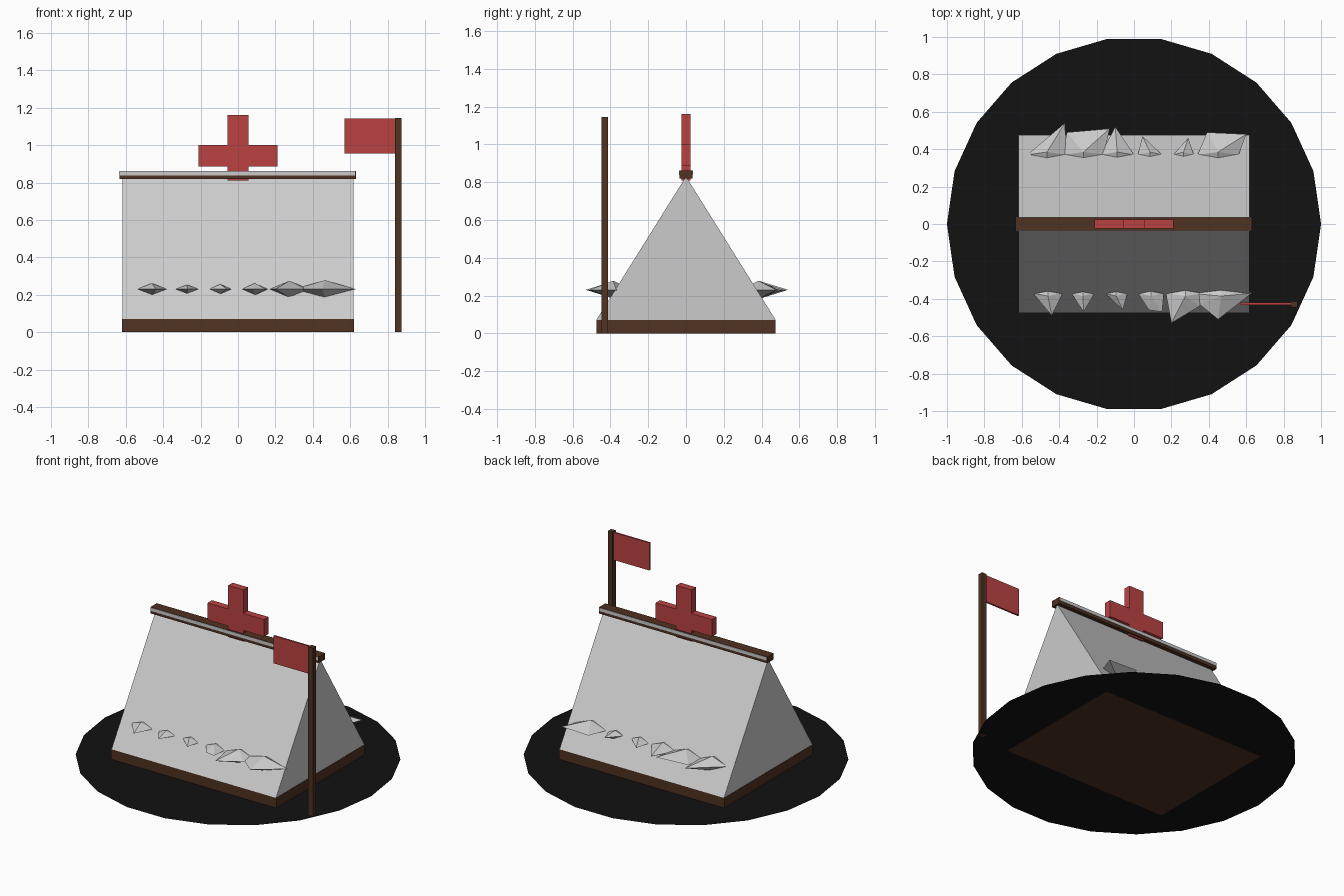
import bpy
import math

if "Cube" in bpy.data.objects:
    bpy.data.objects.remove(bpy.data.objects["Cube"])


def material(name, r, g, b):
    m = bpy.data.materials.new(name)
    m.diffuse_color = (r, g, b, 1)
    m.use_nodes = True
    m.node_tree.nodes["Principled BSDF"].inputs["Base Color"].default_value = m.diffuse_color
    return m


RED = material("red_cloth", 0.5, 0.055, 0.055)
WOOD = material("dark_wood", 0.08, 0.032, 0.015)
SOIL = material("black_ground", 0.006, 0.006, 0.006)


def mesh(name, verts, faces, mat=None):
    me = bpy.data.meshes.new(name)
    me.from_pydata(verts, [], faces)
    if mat:
        me.materials.append(mat)
    ob = bpy.data.objects.new(name, me)
    bpy.context.collection.objects.link(ob)
    return ob


def prism_y(name, profile, y0, y1, mat=None):
    """Extrude a counter-clockwise (x, z) profile from y0 to y1."""
    n = len(profile)
    verts = [(x, y, z) for y in (y0, y1) for x, z in profile]
    faces = [tuple(range(n)), tuple(range(2 * n - 1, n - 1, -1))]
    faces += [(i, i + n, (i + 1) % n + n, (i + 1) % n) for i in range(n)]
    return mesh(name, verts, faces, mat)


def box(name, x0, x1, y0, y1, z0, z1, mat=None):
    return prism_y(name, [(x0, z0), (x1, z0), (x1, z1), (x0, z1)], y0, y1, mat)


def disc(name, radius, sides, z, mat):
    a = [2 * math.pi * i / sides for i in range(sides)]
    verts = [(radius * math.cos(t), radius * math.sin(t), z) for t in a]
    return mesh(name, verts, [tuple(range(sides))], mat)


# Ground disc with the earth patch seen from below
disc("ground_disc", 1.0, 22, 0.002, SOIL)
disc("earth_patch", 0.45, 32, 0.0, WOOD)

# Wooden floor
box("floor_base", -0.62, 0.62, -0.475, 0.475, 0, 0.07, WOOD)

# Tent: triangular prism along x
section = [(-0.475, 0.07), (0.475, 0.07), (0, 0.83)]
mesh("tent_canvas", [(x, y, z) for x in (-0.618, 0.618) for y, z in section],
     [(0, 2, 1), (3, 4, 5), (0, 1, 4, 3), (1, 2, 5, 4), (2, 0, 3, 5)])

# Ridge beam and its pale cloth edging
box("ridge_beam", -0.634, 0.63, -0.034, 0.034, 0.82, 0.863, WOOD)
box("ridge_cloth", -0.63, 0.626, -0.037, 0.037, 0.839, 0.861)

# Cross on the ridge
w, a = 0.057, 0.212
prism_y("ridge_cross", [(-w, 0.81), (w, 0.81), (w, 0.885), (a, 0.885), (a, 1.0),
                        (w, 1.0), (w, 1.16), (-w, 1.16), (-w, 1.0), (-a, 1.0),
                        (-a, 0.885), (-w, 0.885)], -0.024, 0.024, RED)

# Flag and pole
box("flag_pole", 0.84, 0.875, -0.447, -0.412, 0, 1.145, WOOD)
box("flag", 0.57, 0.845, -0.432, -0.42, 0.955, 1.142, RED)


# Stones along both slopes: flat bipyramids half sunk in the canvas
def stone(name, side, x0, x1, h, tips):
    xc = (x0 + x1) / 2
    ring = [(x0, side * 0.37)] + [(x, side * y) for x, y in tips]
    ring += [(x1, side * 0.37), (xc, side * 0.28)]
    n = len(ring)
    verts = [(x, y, 0.23) for x, y in ring]
    verts += [(xc, side * 0.385, 0.23 + h), (xc, side * 0.385, 0.23 - h)]
    faces = []
    for i in range(n):
        j = (i + 1) % n
        up, down = (i, j, n), (j, i, n + 1)
        faces += [up, down] if side < 0 else [up[::-1], down[::-1]]
    mesh(name, verts, faces)


front = [(-0.54, -0.38, 0.032, [(-0.44, 0.49)]),
         (-0.335, -0.21, 0.024, [(-0.27, 0.47)]),
         (-0.155, -0.035, 0.027, [(-0.06, 0.46)]),
         (0.02, 0.16, 0.032, [(0.08, 0.46), (0.15, 0.47)]),
         (0.17, 0.38, 0.045, [(0.2, 0.53), (0.35, 0.44)]),
         (0.3, 0.63, 0.048, [(0.35, 0.43), (0.45, 0.51)])]
back = [(-0.57, -0.36, 0.048, [(-0.37, 0.54)]),
        (-0.38, -0.16, 0.045, [(-0.36, 0.49), (-0.13, 0.51)]),
        (-0.18, 0.0, 0.04, [(-0.1, 0.52)]),
        (0.02, 0.15, 0.03, [(0.045, 0.47)]),
        (0.21, 0.32, 0.027, [(0.29, 0.46)]),
        (0.34, 0.56, 0.048, [(0.39, 0.49), (0.6, 0.48)])]
for label, side, row in (("front", -1, front), ("back", 1, back)):
    for i, (x0, x1, h, tips) in enumerate(row):
        stone(f"{label}_stone_{i + 1}", side, x0, x1, h, tips)
